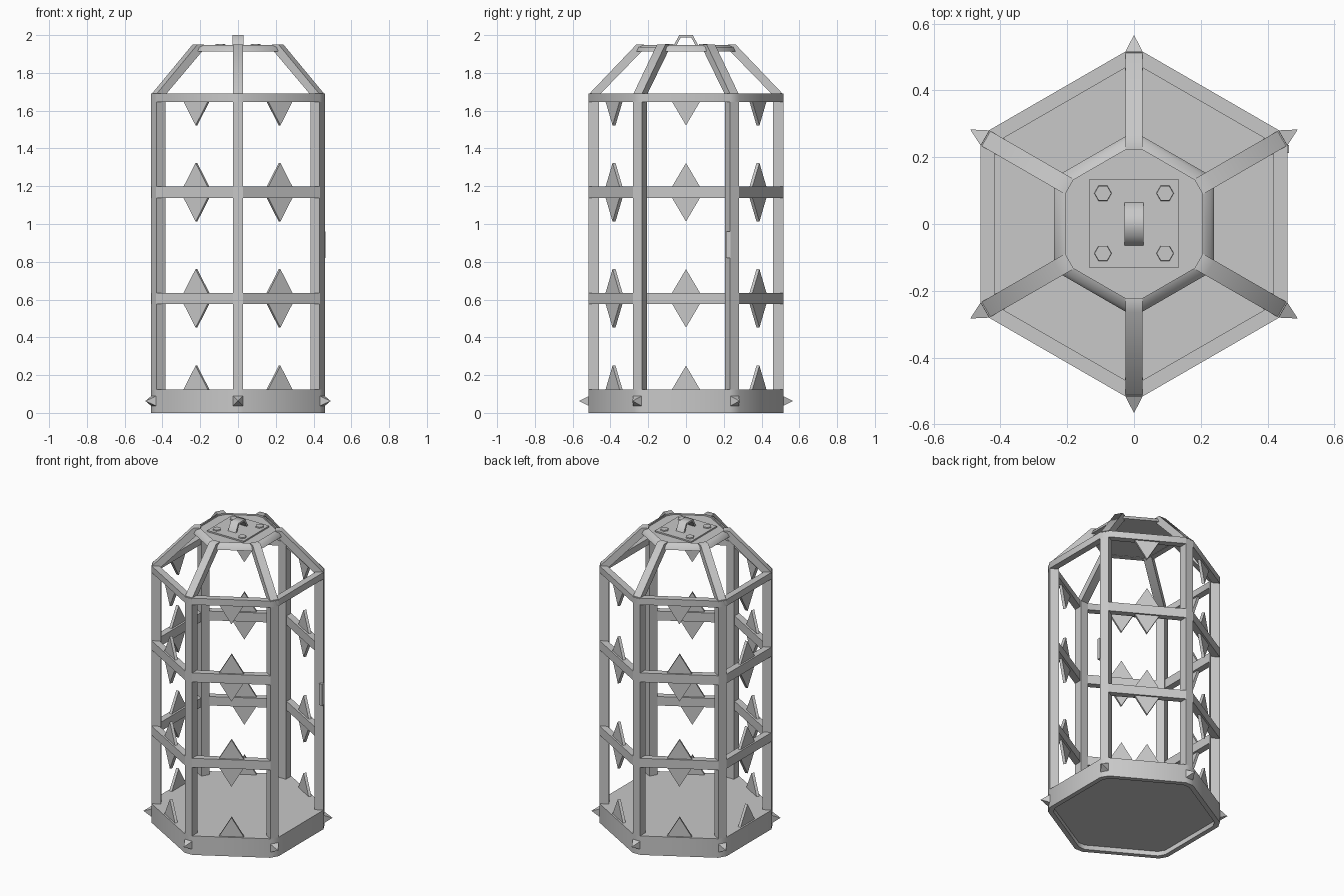
import bpy
import bmesh
from math import radians, cos, sin, pi
from mathutils import Matrix, Vector

default_cube = bpy.data.objects.get("Cube")
if default_cube:
    bpy.data.objects.remove(default_cube, do_unlink=True)

# Single dull iron colour
iron = bpy.data.materials.new("iron_grey")
iron.use_nodes = True
COLOR = (0.58, 0.58, 0.58, 1)
iron.diffuse_color = COLOR
iron.node_tree.nodes["Principled BSDF"].inputs["Base Color"].default_value = COLOR

# The +x side is the open doorway, so only the other five sides are barred
BARRED_SIDES = [radians(60 * k) for k in range(1, 6)]
CORNERS = [radians(60 * k + 30) for k in range(6)]


def finish(name, bm, smooth=None):
    """Turn a bmesh into a named object; smooth is an edge angle in degrees."""
    bmesh.ops.recalc_face_normals(bm, faces=bm.faces)
    mesh = bpy.data.meshes.new(name)
    bm.to_mesh(mesh)
    bm.free()
    mesh.materials.append(iron)
    if smooth:
        mesh.shade_smooth()
        mesh.set_sharp_from_angle(angle=radians(smooth))
    obj = bpy.data.objects.new(name, mesh)
    bpy.context.collection.objects.link(obj)


def hexagon(apothem, corner):
    """Hexagon outline with its points cut off at the corner distance."""
    half = (apothem / cos(pi / 6) - corner) * 3 ** 0.5
    points = []
    for a in CORNERS:
        out, side = Vector((cos(a), sin(a))), Vector((-sin(a), cos(a)))
        points += [out * corner - side * half, out * corner + side * half]
    return points


def loft(bm, sections, closed):
    """Skin hexagon sections (apothem, corner, z), closed as a ring or capped."""
    loops = [[bm.verts.new((p.x, p.y, z)) for p in hexagon(a, c)]
             for a, c, z in sections]
    pairs = list(zip(loops, loops[1:]))
    if closed:
        pairs.append((loops[-1], loops[0]))
    else:
        bm.faces.new(loops[0])
        bm.faces.new(loops[-1])
    for low, high in pairs:
        for i in range(12):
            j = (i + 1) % 12
            bm.faces.new((low[i], low[j], high[j], high[i]))


def slab(bm, profile, half, matrix):
    """Extrude an (x, z) profile sideways along y and place it."""
    rows = [[bm.verts.new(matrix @ Vector((r, s, z))) for r, z in profile]
            for s in (-half, half)]
    bm.faces.new(rows[0])
    bm.faces.new(rows[1])
    n = len(profile)
    for i in range(n):
        j = (i + 1) % n
        bm.faces.new((rows[0][i], rows[0][j], rows[1][j], rows[1][i]))


def box(bm, low, high):
    low, high = Vector(low), Vector(high)
    size = Matrix.Diagonal((*(high - low), 1))
    bmesh.ops.create_cube(bm, size=1, matrix=Matrix.Translation((low + high) / 2) @ size)


def turn(angle):
    return Matrix.Rotation(angle, 4, "Z")


# Base with a floor on top and a shallow recess underneath
bm = bmesh.new()
loft(bm, [(0.43, 0.483, 0.03), (0.43, 0.483, 0), (0.46, 0.515, 0),
          (0.46, 0.515, 0.125)], False)
finish("base", bm, 40)

# Complete hoop at the top of the posts
bm = bmesh.new()
loft(bm, [(0.46, 0.515, 1.647), (0.46, 0.515, 1.69),
          (0.418, 0.475, 1.69), (0.418, 0.475, 1.647)], True)
finish("upper_hoop", bm, 40)

# Lower hoops, broken at the doorway
for name, z0, z1 in (("lower_crossbars", 0.577, 0.636),
                     ("middle_crossbars", 1.138, 1.198)):
    bm = bmesh.new()
    for a in BARRED_SIDES:
        slab(bm, [(0.418, z0), (0.46, z0), (0.46, z1), (0.418, z1)], 0.235, turn(a))
    finish(name, bm)

# Upright posts at the corners
bm = bmesh.new()
for a in CORNERS:
    slab(bm, [(0.46, 0.12), (0.515, 0.12), (0.515, 1.688), (0.46, 1.688)],
         0.027, turn(a))
finish("corner_posts", bm)

# Sloping roof bars, bent flat where they meet the lid
bm = bmesh.new()
for a in CORNERS:
    slab(bm, [(0.457, 1.685), (0.516, 1.685), (0.264, 1.949), (0.223, 1.949),
              (0.223, 1.915), (0.236, 1.912)], 0.026, turn(a))
finish("roof_bars", bm, 50)

# Lid with a rounded rim around a flat panel
bm = bmesh.new()
loft(bm, [(0.205, 0.223, 1.912), (0.24, 0.264, 1.912),
          (0.23, 0.252, 1.936), (0.205, 0.223, 1.948)], True)
finish("lid_rim", bm, 45)

bm = bmesh.new()
loft(bm, [(0.206, 0.224, 1.914), (0.206, 0.224, 1.938)], False)
finish("lid_panel", bm)

# Mounting plate, bolts and hanging handle
bm = bmesh.new()
box(bm, (-0.133, -0.131, 1.93), (0.133, 0.135, 1.947))
finish("mounting_plate", bm)

bm = bmesh.new()
for x in (-0.093, 0.093):
    for y in (-0.088, 0.092):
        bmesh.ops.create_cone(bm, cap_ends=True, segments=6, radius1=0.027,
                              radius2=0.025, depth=0.012,
                              matrix=Matrix.Translation((x, y, 1.948))
                              @ turn(pi / 6))
finish("lid_bolts", bm)

bm = bmesh.new()
slab(bm, [(-0.065, 1.945), (-0.036, 2.0), (0.036, 2.0), (0.065, 1.945),
          (0.05, 1.945), (0.028, 1.988), (-0.028, 1.988), (-0.05, 1.945)],
     0.028, turn(pi / 2))
finish("handle", bm, 65)

# Flat triangular spikes pointing up and down on the barred sides
SPIKES = [(0.125, 1), (0.636, 1), (1.198, 1), (0.577, -1), (1.138, -1), (1.647, -1)]
bm = bmesh.new()
for a in BARRED_SIDES:
    for z, way in SPIKES:
        slab(bm, [(-0.076, z - way * 0.004), (0.076, z - way * 0.004),
                  (0, z + way * 0.125)], 0.009,
             turn(a - pi / 2) @ Matrix.Translation((0, 0.44, 0)))
finish("crossbar_spikes", bm)

# Pointed studs on the base corners
bm = bmesh.new()
for a in CORNERS:
    bmesh.ops.create_cone(bm, cap_ends=True, segments=4, radius1=0.038,
                          radius2=0, depth=0.052,
                          matrix=turn(a) @ Matrix.Translation((0.54, 0, 0.063))
                          @ Matrix.Rotation(pi / 2, 4, "Y") @ turn(pi / 4))
finish("base_studs", bm)

# Small lock plate on the doorway post
bm = bmesh.new()
box(bm, (0.44, 0.212, 0.82), (0.464, 0.236, 0.96))
finish("lock_plate", bm)
